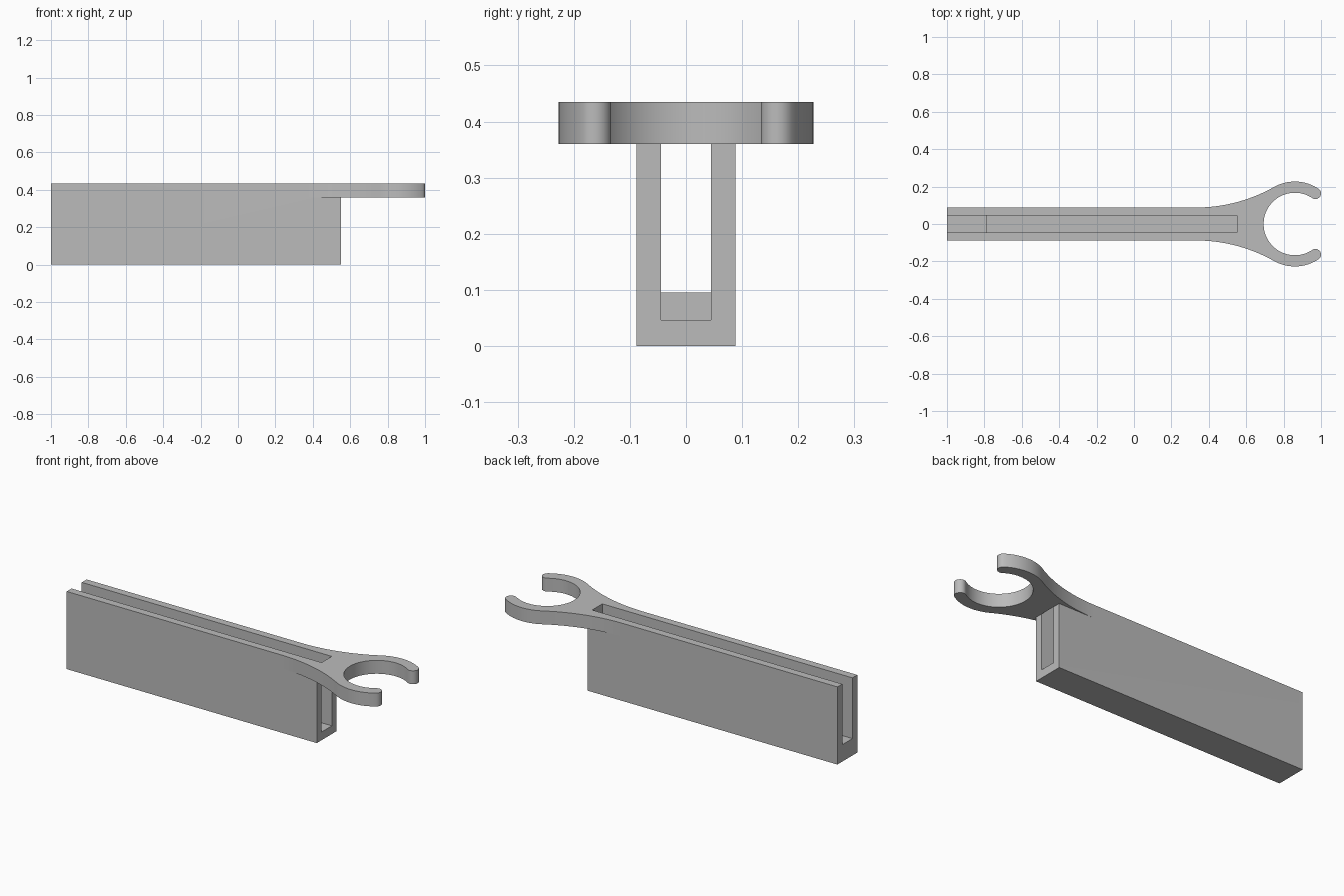
import bpy, bmesh
from math import cos, sin, radians, atan2, hypot
from mathutils import Vector, Matrix

cube = bpy.data.objects.get("Cube")
if cube:
    bpy.data.objects.remove(cube)

LEFT, BODY_END = -1.0, 0.55
HALF, SLOT = 0.088, 0.045          # half widths of the body and of its slot
FLOOR, STOP_TOP = 0.046, 0.095
PLATE_Z, TOP = 0.36, 0.435
RING_X, R_OUT, R_IN = 0.86, 0.227, 0.167
FLARE_X = 0.33                     # where the sides start to flare

grey = bpy.data.materials.new("plain_grey")
grey.use_nodes = True
grey.diffuse_color = (0.5, 0.5, 0.5, 1)
grey.node_tree.nodes["Principled BSDF"].inputs["Base Color"].default_value = (0.5, 0.5, 0.5, 1)


def prism(name, points, depth):
    """Extrude a closed outline of 3D points along a vector."""
    bm = bmesh.new()
    face = bm.faces.new([bm.verts.new(p) for p in points])
    ext = bmesh.ops.extrude_face_region(bm, geom=[face])
    moved = [v for v in ext["geom"] if isinstance(v, bmesh.types.BMVert)]
    bmesh.ops.translate(bm, verts=moved, vec=depth)
    bmesh.ops.recalc_face_normals(bm, faces=bm.faces)
    mesh = bpy.data.meshes.new(name)
    bm.to_mesh(mesh)
    bm.free()
    mesh.materials.append(grey)
    obj = bpy.data.objects.new(name, mesh)
    bpy.context.collection.objects.link(obj)
    return obj


def arc(cx, cy, r, a0, a1, n):
    angles = [radians(a0 + (a1 - a0) * i / n) for i in range(n + 1)]
    return [(cx + r * cos(a), cy + r * sin(a)) for a in angles]


# Channel body: U section run along x
section = [(-HALF, 0), (HALF, 0), (HALF, PLATE_Z), (SLOT, PLATE_Z),
           (SLOT, FLOOR), (-SLOT, FLOOR), (-SLOT, PLATE_Z), (-HALF, PLATE_Z)]
body = prism("channel_body", [(LEFT, y, z) for y, z in section], (BODY_END - LEFT, 0, 0))

# Raised stop on the slot floor at the left end
stop = prism("slot_stop", [(LEFT, y, z) for y, z in
             [(-SLOT, FLOOR), (SLOT, FLOOR), (SLOT, STOP_TOP), (-SLOT, STOP_TOP)]],
             (0.215, 0, 0))

# Top plate: rails, flare tangent to the ring, and open clip with rounded tips
run = RING_X - FLARE_X
flare_r = (run ** 2 + HALF ** 2 - R_OUT ** 2) / (2 * (R_OUT - HALF))
flare_y = HALF + flare_r
turn = atan2(flare_y, -run) * 180 / 3.14159265
tip = 56
mid, cap = (R_OUT + R_IN) / 2, (R_OUT - R_IN) / 2
half = [(LEFT, SLOT), (LEFT, HALF)]
half += arc(FLARE_X, flare_y, flare_r, -90, turn - 180, 20)
half += arc(RING_X, 0, R_OUT, turn, tip, 20)[1:]
half += arc(RING_X + mid * cos(radians(tip)), mid * sin(radians(tip)), cap, tip, tip - 180, 10)[1:]
half += arc(RING_X, 0, R_IN, tip, 180, 32)[1:]
# The inner arc ends on the centre line, so the mirrored half skips that point
slot_end = [(BODY_END, -SLOT), (BODY_END, SLOT)]
outline = half + [(x, -y) for x, y in reversed(half[:-1])] + slot_end
plate = prism("clip_plate", [(x, y, PLATE_Z) for x, y in outline], (0, 0, TOP - PLATE_Z))

# Fuse the parts into one solid
for part in (plate, stop):
    mod = body.modifiers.new("fuse_" + part.name, "BOOLEAN")
    mod.operation, mod.solver, mod.object = "UNION", "EXACT", part
bpy.context.view_layer.objects.active = body
body.select_set(True)
for mod in list(body.modifiers):
    bpy.ops.object.modifier_apply(modifier=mod.name)
for part in (plate, stop):
    bpy.data.objects.remove(part)
body.name = "channel_with_clip"
bpy.ops.object.shade_smooth_by_angle(angle=radians(30))
